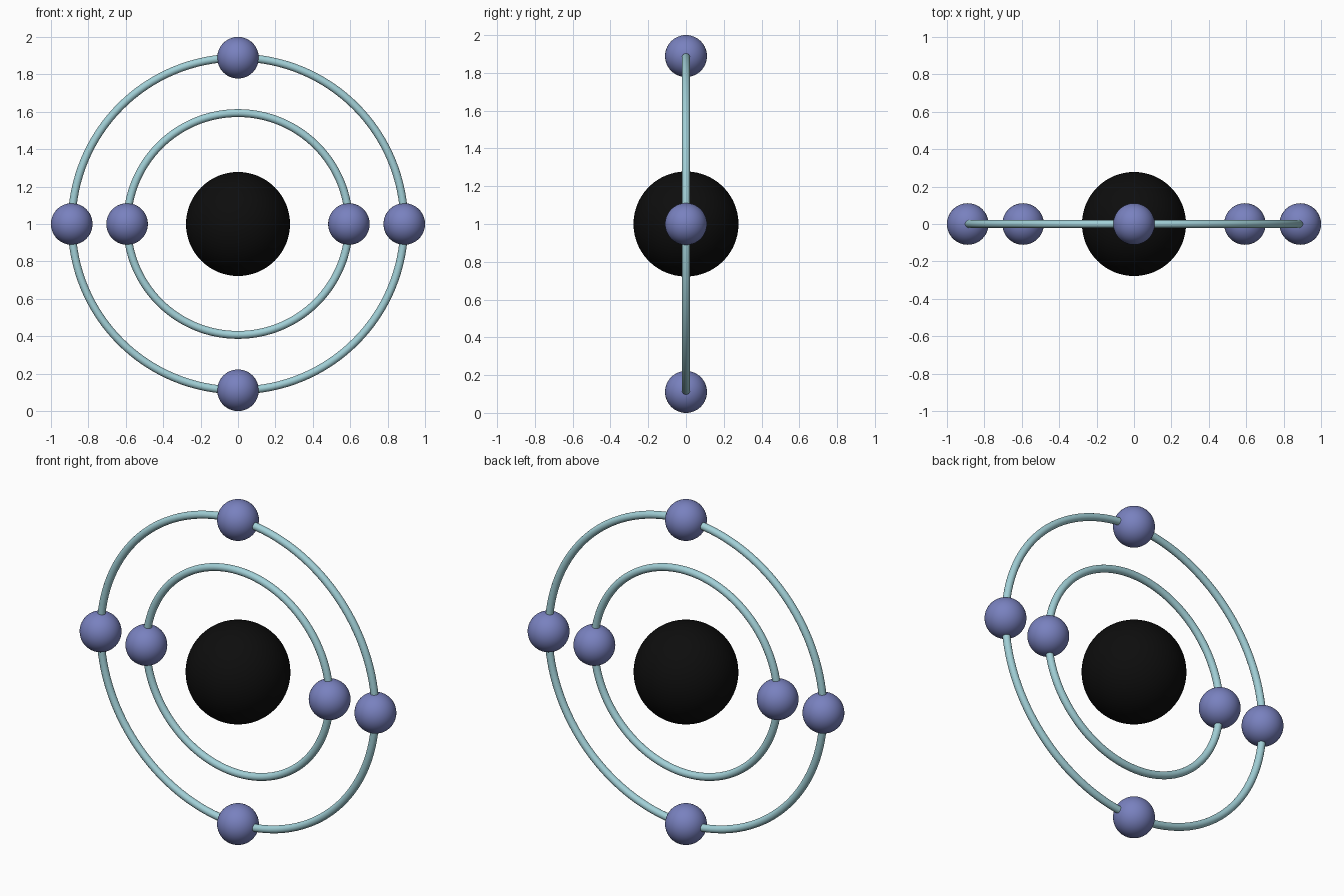
import bpy
from math import pi

if "Cube" in bpy.data.objects:
    bpy.data.objects.remove(bpy.data.objects["Cube"])

CENTRE = 1.0
OUTER, INNER = 0.889, 0.593


def material(name, color):
    mat = bpy.data.materials.new(name)
    mat.diffuse_color = color
    mat.use_nodes = True
    mat.node_tree.nodes["Principled BSDF"].inputs["Base Color"].default_value = mat.diffuse_color
    return mat


black = material("black", (0.004, 0.004, 0.004, 1))
violet = material("violet", (0.19, 0.22, 0.52, 1))
aqua = material("aqua", (0.36, 0.63, 0.68, 1))


def finish(name, mat):
    obj = bpy.context.object
    obj.name = name
    obj.data.materials.append(mat)
    bpy.ops.object.shade_smooth()


def ball(name, x, z, radius, mat):
    bpy.ops.mesh.primitive_uv_sphere_add(segments=64, ring_count=32, radius=radius,
                                         location=(x, 0, CENTRE + z))
    finish(name, mat)


def orbit(name, radius):
    bpy.ops.mesh.primitive_torus_add(major_radius=radius, minor_radius=0.021,
                                     major_segments=128, minor_segments=20,
                                     location=(0, 0, CENTRE), rotation=(pi / 2, 0, 0))
    finish(name, aqua)


# Central nucleus
ball("nucleus", 0, 0, 0.278, black)

# Upright orbit rings
orbit("outer_orbit", OUTER)
orbit("inner_orbit", INNER)

# Electrons: four on the outer ring, two on the inner ring
for s, side in ((-1, "left"), (1, "right")):
    ball(f"outer_electron_{side}", s * OUTER, 0, 0.111, violet)
    ball(f"inner_electron_{side}", s * INNER, 0, 0.111, violet)
for s, side in ((-1, "bottom"), (1, "top")):
    # The lowest electron hangs just inside the ring's square bounds
    ball(f"outer_electron_{side}", 0, s * OUTER, 0.111, violet)
